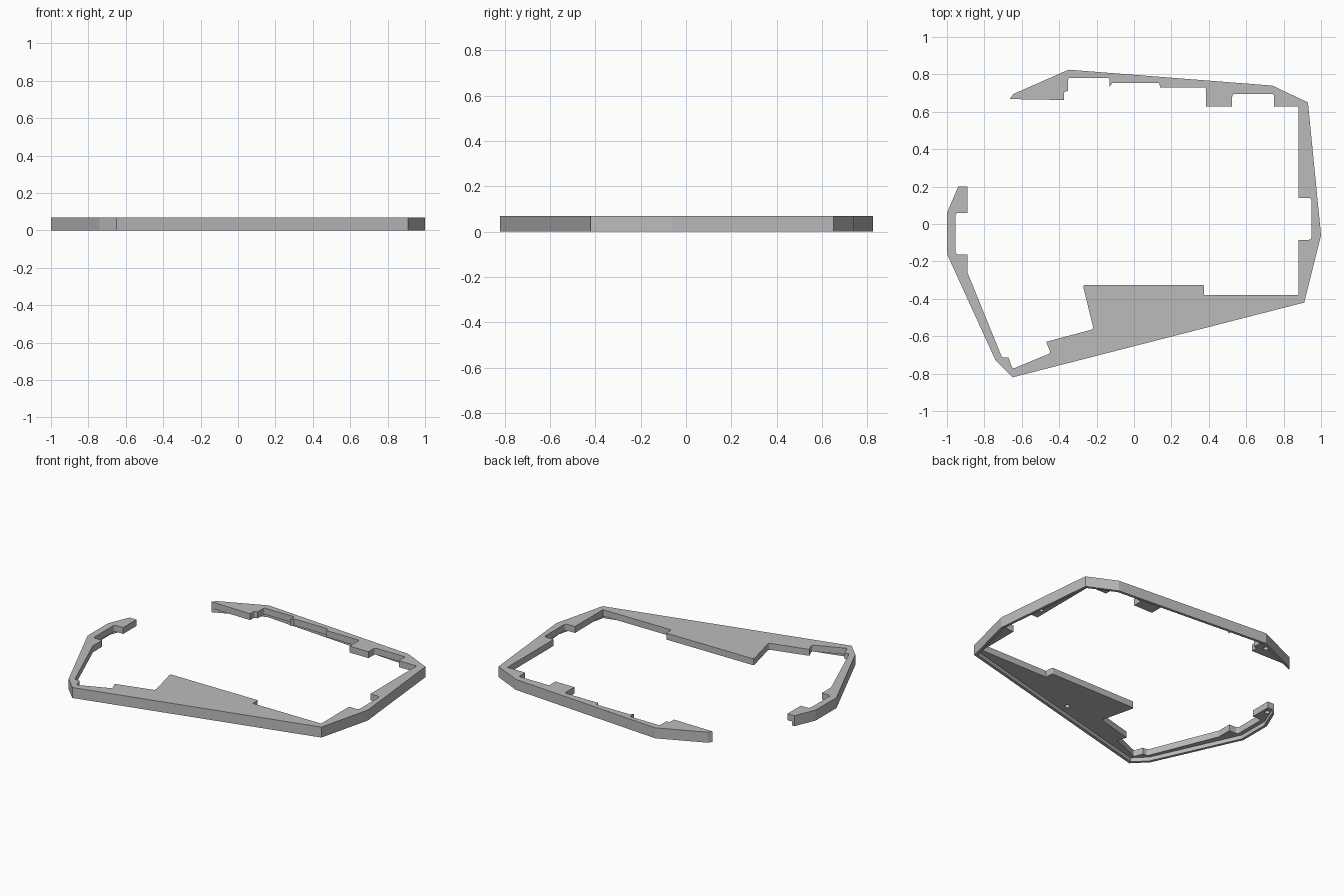
import bpy, bmesh
from mathutils import Vector

if "Cube" in bpy.data.objects:
    bpy.data.objects.remove(bpy.data.objects["Cube"], do_unlink=True)

HEIGHT = 0.07      # full height of the outer wall
UNDERSIDE = 0.027  # underside of the thinner inner plate
RIM = 0.018        # wall thickness of the hanging rim

grey = bpy.data.materials.new("plain grey")
grey.use_nodes = True
grey.diffuse_color = (0.5, 0.5, 0.5, 1)
grey.node_tree.nodes["Principled BSDF"].inputs["Base Color"].default_value = (0.5, 0.5, 0.5, 1)


def rounded(points, steps=4):
    """Replace each (x, y, radius) corner by a small curve."""
    result = []
    for i, p in enumerate(points):
        corner = Vector(p[:2])
        if len(p) == 2:
            result.append(corner)
            continue
        before = Vector(points[i - 1][:2]) - corner
        after = Vector(points[(i + 1) % len(points)][:2]) - corner
        a = corner + before.normalized() * p[2]
        b = corner + after.normalized() * p[2]
        for k in range(steps + 1):
            t = k / steps
            result.append(a.lerp(corner, t).lerp(corner.lerp(b, t), t))
    return result


def inset(points, distance):
    """Move every side of a counter-clockwise convex outline inwards."""
    result = []
    for i, p in enumerate(points):
        p = Vector(p)
        d1 = (p - Vector(points[i - 1])).normalized()
        d2 = (Vector(points[(i + 1) % len(points)]) - p).normalized()
        n1, n2 = Vector((-d1.y, d1.x)), Vector((-d2.y, d2.x))
        result.append(p + (n1 + n2) * distance / (1 + n1.dot(n2)))
    return result


def prism(name, points, low, high):
    bm = bmesh.new()
    face = bm.faces.new([bm.verts.new((p[0], p[1], low)) for p in points])
    top = bmesh.ops.extrude_face_region(bm, geom=[face])["geom"]
    bmesh.ops.translate(bm, vec=(0, 0, high - low),
                        verts=[v for v in top if isinstance(v, bmesh.types.BMVert)])
    bmesh.ops.recalc_face_normals(bm, faces=bm.faces)
    mesh = bpy.data.meshes.new(name)
    bm.to_mesh(mesh)
    bm.free()
    mesh.materials.append(grey)
    obj = bpy.data.objects.new(name, mesh)
    bpy.context.collection.objects.link(obj)
    return obj


def cut(target, cutter):
    mod = target.modifiers.new(cutter.name, 'BOOLEAN')
    mod.operation = 'DIFFERENCE'
    mod.solver = 'EXACT'
    mod.object = cutter
    cutter.hide_render = True


# Outer wall, counter-clockwise, from the left arm's free end to the back arm
outer = [(-1, 0.06), (-1, -0.16), (-0.74, -0.73), (-0.65, -0.82), (0.91, -0.42),
         (1, -0.06), (0.93, 0.65), (0.74, 0.74), (-0.35, 0.825)]
free_end, back_end = (-0.94, 0.2), (-0.645, 0.695)

# Inner edge of the back arm, with its tabs
back_inner = [(-0.665, 0.668), (-0.375, 0.663), (-0.375, 0.71, 0.015), (-0.352, 0.71),
              (-0.352, 0.78, 0.01), (-0.13, 0.78, 0.012), (-0.13, 0.735), (-0.115, 0.755),
              (0.135, 0.755, 0.01), (0.14, 0.73), (0.385, 0.73, 0.012), (0.385, 0.628),
              (0.525, 0.628), (0.525, 0.695, 0.015), (0.748, 0.695, 0.012), (0.748, 0.628)]
# Inner edge of the right arm, with its pocket
right_inner = [(0.88, 0.628), (0.88, 0.14), (0.95, 0.14, 0.02), (0.95, -0.085, 0.02),
               (0.88, -0.085), (0.88, -0.38)]
# Inner edge of the wide front plate
front_inner = [(0.375, -0.38), (0.375, -0.325, 0.01), (-0.274, -0.325, 0.015),
               (-0.216, -0.562, 0.015), (-0.47, -0.63), (-0.445, -0.69, 0.015),
               (-0.65, -0.775, 0.015), (-0.67, -0.715), (-0.705, -0.715, 0.012)]
# Inner edge of the left arm, with its pocket
left_inner = [(-0.89, -0.26), (-0.89, -0.163), (-0.955, -0.163, 0.02),
              (-0.955, 0.06, 0.02), (-0.89, 0.06), (-0.89, 0.2)]

outline = [free_end] + outer + [back_end] + back_inner + right_inner + front_inner + left_inner
frame = prism("open_frame", rounded(outline), 0, HEIGHT)

# Hollow underneath, leaving a rim along the outer wall
hollow = prism("underside_cutter", inset(outer + [(-0.767, 0.644)], RIM), -0.1, UNDERSIDE)
cut(frame, hollow)
cutters = [hollow]

# Blind screw holes in the underside
for x, y in [(0.92, 0.22), (0.05, -0.57), (-0.42, 0.74), (-0.922, 0.155)]:
    bpy.ops.mesh.primitive_cylinder_add(vertices=20, radius=0.016, depth=0.06,
                                        location=(x, y, 0.025))
    hole = bpy.context.object
    hole.name = "hole_cutter"
    hole.data.materials.append(grey)
    cut(frame, hole)
    cutters.append(hole)

# Bake the cuts and drop the helpers
bpy.context.view_layer.update()
depsgraph = bpy.context.evaluated_depsgraph_get()
baked = bpy.data.meshes.new_from_object(frame.evaluated_get(depsgraph))
frame.modifiers.clear()
frame.data = baked
for c in cutters:
    bpy.data.objects.remove(c, do_unlink=True)
